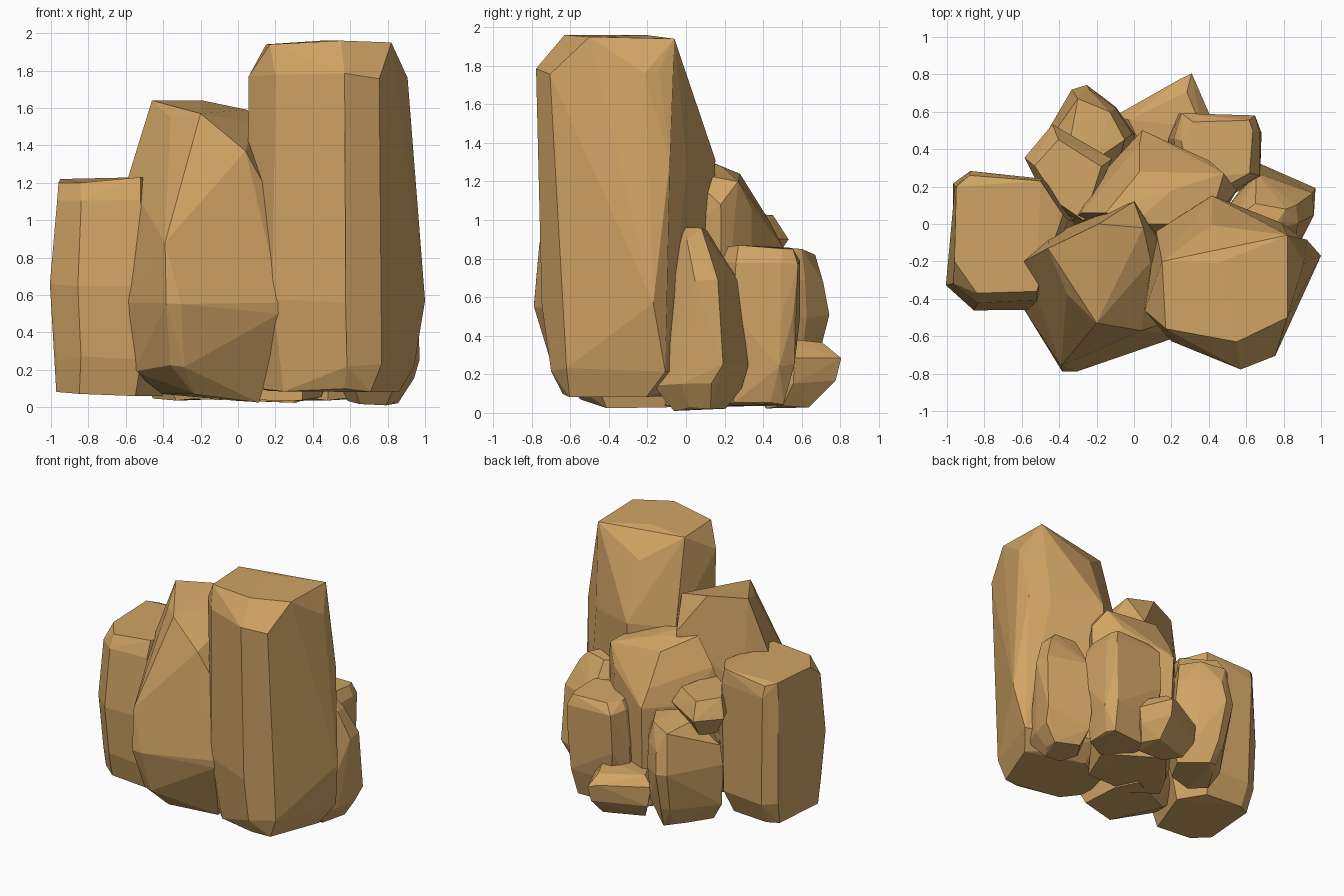
import bpy, bmesh, random

random.seed(4)
mat = bpy.data.materials.new("sandstone")
mat.diffuse_color = (0.63, 0.37, 0.13, 1)


def rock(name, outline, levels, tips=(), jitter=0.015):
    """Faceted boulder: outline (seen from above) fitted to box x0,x1,y0,y1 at each z.
    Two optional extra numbers tilt a level along x and y; tips are extra corners."""
    xs, ys = [p[0] for p in outline], [p[1] for p in outline]
    bm = bmesh.new()
    for z, x0, x1, y0, y1, *tilt in levels:
        tx, ty = tilt or (0, 0)
        for px, py in outline:
            u = (px - min(xs)) / (max(xs) - min(xs))
            v = (py - min(ys)) / (max(ys) - min(ys))
            j = [random.uniform(-jitter, jitter) for _ in range(3)]
            bm.verts.new((x0 + u * (x1 - x0) + j[0], y0 + v * (y1 - y0) + j[1],
                          max(0, z + tx * (u - .5) + ty * (v - .5) + j[2])))
    for tip in tips:
        bm.verts.new(tip)
    bmesh.ops.convex_hull(bm, input=bm.verts[:])
    loose = [v for v in bm.verts if not v.link_faces]
    bmesh.ops.delete(bm, geom=loose, context='VERTS')
    bmesh.ops.dissolve_limit(bm, angle_limit=0.09, verts=bm.verts[:], edges=bm.edges[:])
    bmesh.ops.recalc_face_normals(bm, faces=bm.faces[:])
    me = bpy.data.meshes.new(name)
    bm.to_mesh(me)
    bm.free()
    me.materials.append(mat)
    bpy.context.collection.objects.link(bpy.data.objects.new(name, me))


# Tall pillar on the right
rock("tall_rock",
     [(.13, -.03), (.42, .15), (.8, 0), (.95, -.09), (.77, -.68), (.58, -.77), (.2, -.6), (.04, -.42)],
     [(.09, .1, .87, -.65, -.05), (.22, .05, .93, -.7, .1), (.57, .04, .94, -.76, .14),
      (1.3, .04, .93, -.77, .14), (1.77, .06, .92, -.77, .0)],
     [(1, -.17, .57), (.15, -.2, 1.94), (.45, -.21, 1.96), (.82, -.06, 1.94), (.88, -.14, 1.78),
      (.82, -.5, 1.95), (.55, -.63, 1.96), (.17, -.56, 1.94)])

# Leaning block at front centre
rock("front_rock",
     [(-.6, -.2), (-.47, -.08), (0, .12), (.16, -.12), (.2, -.6), (-.32, -.81), (-.4, -.79), (-.58, -.48)],
     [(.06, -.4, .12, -.56, .05, -.05, 0), (.24, -.56, .18, -.7, .1, .08, 0),
      (.55, -.6, .22, -.8, .12), (.95, -.57, .21, -.73, .12)],
     [(-.46, -.13, 1.64), (-.19, 0, 1.64), (.05, -.02, 1.59), (.09, -.2, 1.52), (-.2, -.53, 1.57),
      (-.36, -.37, 1.55), (.04, -.57, 1.37), (.2, -.52, 1.08), (.22, -.6, .5), (-.39, -.76, .88),
      (0, .12, 1.35), (-.59, -.2, 1.22), (.14, -.1, 1.4)])

# Squarish block on the left
rock("left_rock",
     [(-1, -.33), (-.97, .22), (-.87, .29), (-.47, .25), (-.3, .02), (-.5, -.45), (-.86, -.44)],
     [(.07, -.96, -.4, -.38, .21), (.26, -.98, -.34, -.44, .27), (.65, -1, -.3, -.46, .29),
      (1.1, -.98, -.34, -.42, .27)],
     [(-.96, -.2, 1.2), (-.95, .2, 1.22), (-.88, .26, 1.2), (-.5, .23, 1.23), (-.38, .05, 1.2),
      (-.52, -.36, 1.23), (-.84, -.37, 1.2)])

# Core rock behind the pillar, sloping down to the back
rock("middle_rock",
     [(-.32, .02), (-.22, .22), (.05, .5), (.4, .35), (.55, .2), (.4, -.1), (-.1, -.1)],
     [(.04, -.24, .45, -.1, .42), (.3, -.32, .53, -.1, .47), (.85, -.34, .55, -.1, .5)],
     [(.48, .27, 1.2), (.2, .18, 1.28), (.03, .28, 1.24), (-.15, .06, 1.33), (.03, .43, 1.0),
      (.4, .34, 1.06), (-.28, .06, 1.12), (.55, .18, 1.08), (.4, 0, 1.25), (0, 0, 1.34)])

# Low rocks round the right and back
rock("right_rock",
     [(.5, .05), (.66, .32), (.96, .17), (.95, 0), (.86, -.15), (.6, -.15)],
     [(.02, .58, .85, -.05, .2), (.14, .53, .93, -.16, .29), (.25, .5, .96, -.09, .31),
      (.68, .5, .96, -.07, .26), (.88, .52, .88, -.05, .16), (.95, .57, .8, -.03, .12)])
rock("back_right_rock",
     [(.18, .45), (.25, .58), (.64, .57), (.68, .5), (.67, .25), (.5, .15), (.25, .2)],
     [(.05, .25, .62, .18, .5), (.25, .19, .67, .15, .56), (.5, .18, .69, .15, .58),
      (.78, .2, .68, .16, .58), (.86, .26, .64, .2, .55)])
rock("back_left_rock",
     [(-.57, .34), (-.42, .55), (-.32, .7), (-.24, .72), (-.1, .62), (.02, .48), (-.12, .25), (-.4, .2)],
     [(.05, -.45, -.05, .2, .6), (.2, -.54, .01, .18, .67), (.5, -.57, .02, .18, .73),
      (.68, -.53, .0, .2, .7)],
     [(-.3, .67, .82), (-.13, .6, .85), (-.05, .45, .86), (-.2, .35, .87), (-.35, .4, .84)])
rock("back_low_rock",
     [(-.1, .6), (.24, .77), (.31, .81), (.42, .58), (.35, .42), (0, .42)],
     [(.03, .0, .36, .42, .65), (.16, -.06, .4, .4, .78), (.29, -.1, .42, .4, .81), (.38, -.04, .35, .4, .72)])

# Small wedged stone between the left and back rocks
rock("wedged_rock",
     [(-.59, .37), (-.45, .53), (-.15, .35), (-.28, .02), (-.45, .1)],
     [(.76, -.5, -.2, .1, .42), (.9, -.59, -.13, .02, .53), (1.03, -.52, -.18, .03, .44)])
